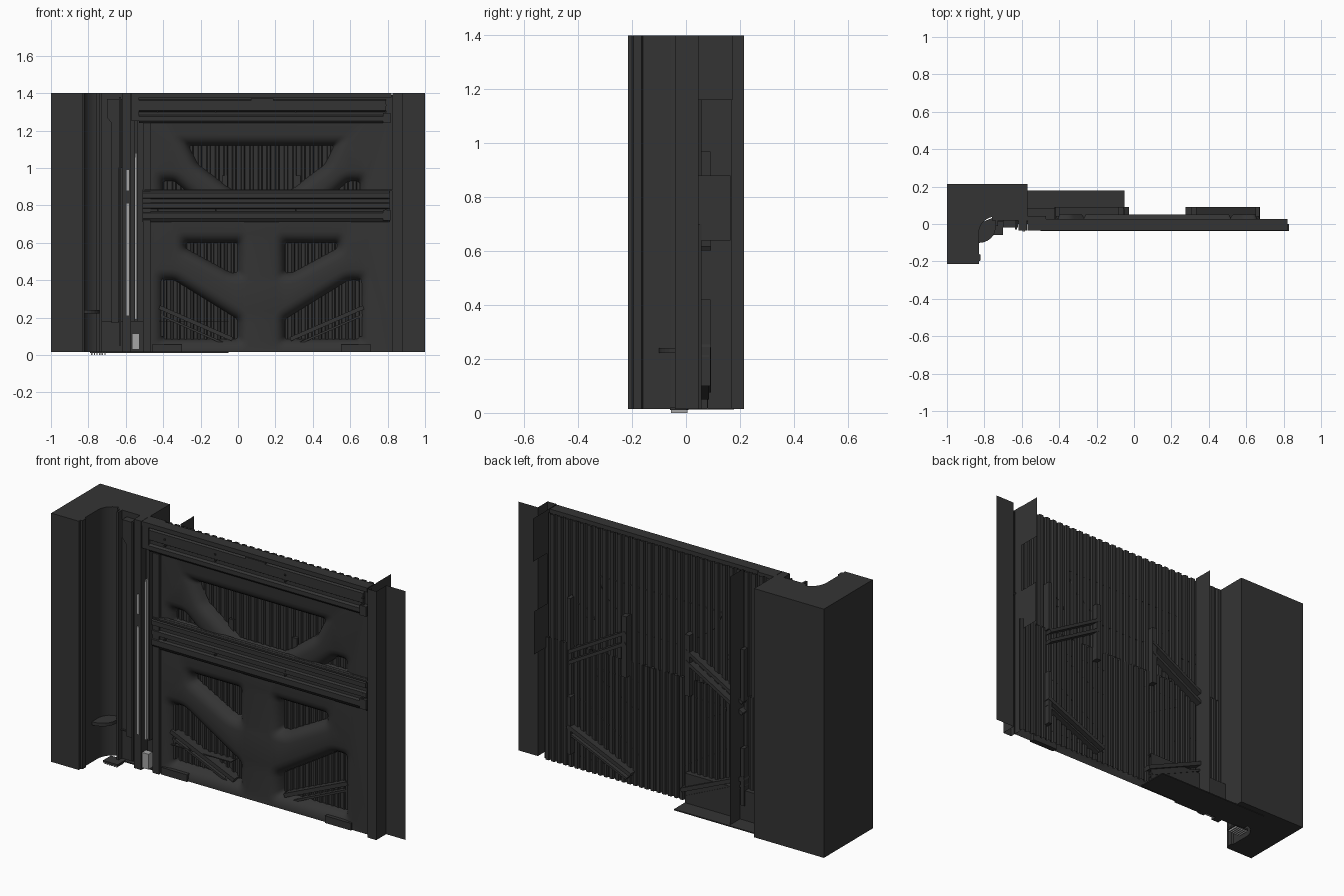
import bpy, bmesh, math
from mathutils import Vector

if "Cube" in bpy.data.objects:
    bpy.data.objects.remove(bpy.data.objects["Cube"])

def material(name, v):
    m = bpy.data.materials.new(name)
    m.diffuse_color = (v, v, v, 1)
    m.use_nodes = True
    m.node_tree.nodes["Principled BSDF"].inputs["Base Color"].default_value = m.diffuse_color
    return m

DARK = material("dark_steel", 0.034)
LIGHT = material("light_metal", 0.38)
MID = 0.125          # mirror line of the braced panel

def finish(name, bm, mat=DARK, smooth=False, fix=True):
    if fix:
        bmesh.ops.recalc_face_normals(bm, faces=bm.faces)
    me = bpy.data.meshes.new(name)
    bm.to_mesh(me)
    bm.free()
    me.materials.append(mat)
    ob = bpy.data.objects.new(name, me)
    bpy.context.collection.objects.link(ob)
    if smooth:
        bpy.ops.object.select_all(action='DESELECT')
        ob.select_set(True)
        bpy.context.view_layer.objects.active = ob
        bpy.ops.object.shade_smooth_by_angle(angle=math.radians(40))
    return ob

def prism(name, pts, axis, a, b, mat=DARK, closed=True, smooth=False):
    """Sweep a 2D profile along an axis; open profiles give thin sheets."""
    def place(p, t):
        return {'x': (t, p[0], p[1]), 'y': (p[0], t, p[1]), 'z': (p[0], p[1], t)}[axis]
    bm = bmesh.new()
    lo = [bm.verts.new(place(p, a)) for p in pts]
    hi = [bm.verts.new(place(p, b)) for p in pts]
    n = len(pts)
    for i in range(n if closed else n - 1):
        j = (i + 1) % n
        bm.faces.new((lo[i], lo[j], hi[j], hi[i]))
    if closed:
        bm.faces.new(lo)
        bm.faces.new(hi)
    return finish(name, bm, mat, smooth)

def box(name, x, y, z, mat=DARK):
    return prism(name, [(x[0], y[0]), (x[1], y[0]), (x[1], y[1]), (x[0], y[1])], 'z', z[0], z[1], mat)

def bar(name, p, q, w, y, mat=DARK):
    """Straight bar between two front-view points."""
    p, q = Vector(p), Vector(q)
    d = (q - p).normalized() * w / 2
    s = Vector((-d.y, d.x))
    return prism(name, [p + s, q + s, q - s, p - s], 'y', y[0], y[1], mat)

def flip(pts):
    return [(2 * MID - x, z) for x, z in pts][::-1]

def offset(pts, d):
    """Grow a clockwise convex polygon outward by d."""
    out, n = [], len(pts)
    for i in range(n):
        a, b, c = (Vector(pts[k % n]) for k in (i - 1, i, i + 1))
        u, v = (b - a).normalized(), (c - b).normalized()
        nu, nv = Vector((-u.y, u.x)), Vector((-v.y, v.x))
        out.append(b + (nu + nv) * d / (1 + nu.dot(nv)))
    return out

def rounded(pts, r):
    out, n = [], len(pts)
    for i in range(n):
        a, b, c = (Vector(pts[k % n]) for k in (i - 1, i, i + 1))
        s = b + (a - b).normalized() * min(r, (a - b).length * .45)
        e = b + (c - b).normalized() * min(r, (c - b).length * .45)
        for t in (0, .25, .5, .75, 1):
            out.append(s * (1 - t) ** 2 + b * 2 * t * (1 - t) + e * t * t)
    return out

# Corner pillar with hollow inner corner and a small front bead
arc = [(-.74 - .09 * math.cos(t), -.05 + .09 * math.sin(t)) for t in [math.pi / 2 * i / 8 for i in range(9)]]
prism("corner_pillar", [(-1, -.215), (-.83, -.215), (-.83, -.2), (-.82, -.195), (-.82, -.165), (-.83, -.16)]
      + arc + [(-.57, .04), (-.57, .215), (-1, .215)], 'z', .015, 1.4, smooth=True)

# Braced panel: openings with soft sloping walls
A = [(MID - .39, 1.12), (MID + .39, 1.12), (MID + .34, 1.02), (MID + .14, .87), (MID - .14, .87), (MID - .34, 1.02)]
B = [(-.40, .93), (-.34, .93), (-.27, .87), (-.40, .87)]
C = [(-.28, .6), (0, .6), (0, .44), (-.04, .44), (-.28, .57)]
D = [(-.40, .4), (-.34, .4), (0, .19), (0, .085), (-.40, .085)]
openings = [A] + [p for q in (B, C, D) for p in (q, flip(q))]
bm = bmesh.new()
edges = []
def loop(pts, y):
    return [bm.verts.new((p[0], y, p[1])) for p in pts]
def ring_edges(vs):
    return [bm.edges.new((vs[i - 1], vs[i])) for i in range(len(vs))]
edges += ring_edges(loop([(-.48, .015), (.83, .015), (.83, 1.39), (-.48, 1.39)], -.01))
walls = []
for op in openings:
    rings = [loop(rounded(offset(op, d), .02 + d * .5), y)
             for d, y in ((.06, -.01), (.04, -.005), (.022, .006), (.008, .025), (0, .05))]
    edges += ring_edges(rings[0])
    walls.append(rings)
bmesh.ops.triangle_fill(bm, use_beauty=True, use_dissolve=False, edges=edges, normal=(0, -1, 0))
for rings in walls:
    for r, s in zip(rings, rings[1:]):
        for i in range(len(r)):
            bm.faces.new((r[i - 1], r[i], s[i], s[i - 1]))
finish("braced_panel", bm, smooth=True)

# Corrugated back sheets, the lower one with a tighter pitch
def corrugated(name, z0, z1, pitch):
    pts, x = [], -.56
    while x < .82:
        pts += [(x, .058), (x + pitch * .5, .058), (x + pitch * .6, .046), (x + pitch * .9, .046)]
        x += pitch
    prism(name, [(min(p, .86), y) for p, y in pts], 'z', z0, z1, closed=False)
corrugated("upper_corrugated_sheet", .7, 1.39, .046)
corrugated("lower_corrugated_sheet", .015, .7, .036)

# Horizontal beams with channelled fronts
def beam(name, z, x0, x1, steps):
    prof = [(.0, z)] + [(y, z + h) for y, h in steps] + [(.0, z + steps[-1][1])]
    prism(name, prof, 'x', x0, x1)
beam("top_beam", 1.24, -.53, .79, [(-.022, .0), (-.032, .012), (-.032, .035), (-.018, .042), (-.018, .06),
     (-.028, .066), (-.028, .12), (-.016, .126), (-.016, .137)])
beam("middle_beam", .71, -.51, .81, [(-.02, .0), (-.034, .02), (-.034, .05), (-.02, .056), (-.02, .07),
     (-.032, .076), (-.032, .1), (-.02, .106), (-.02, .125), (-.034, .13), (-.034, .155), (-.02, .175)])
box("top_cap", (-.57, .82), (-.034, .028), (1.376, 1.4))
box("middle_ledge", (-.5, .83), (-.037, .0), (.876, .884))
box("top_clip", (.07, .19), (-.033, -.02), (1.362, 1.372))
for x in (-.43, -.12, .31, .79):
    for z in (1.30, 1.335, .80, .775):
        box("beam_rivet", (x - .004, x + .004), (-.034, -.015), (z - .004, z + .004))
for z in (1.27, .75):
    box("beam_end_bracket", (.775, .815), (-.038, .0), (z - .03, z + .025))

# Right post, its fin and rear tabs
prism("right_post", [(.825, .045), (.825, -.04), (.88, -.04), (.88, .047), (1, .047)], 'z', .015, 1.4, closed=False)
def side_sheet(name, x, y0, y1, z0, z1):
    prism(name, [(x, y0), (x, y1)], 'z', z0, z1, closed=False)
side_sheet("rear_tab_upper", .822, .04, .172, 1.16, 1.4)
side_sheet("rear_tab_middle", .822, .04, .165, .64, .88)
side_sheet("rear_web", -.39, .05, .17, .015, 1.4)

# Struts across the pockets, mirrored, reaching out behind the sheets
for m in (False, True):
    side = (lambda p: (2 * MID - p[0], p[1])) if m else (lambda p: p)
    for h in (0, -.06):
        bar("upper_rear_strut", side((-.06, .87 + h)), side((-.41, .67 + h)), .018, (.03, .092))
    bar("lower_strut", side((-.42, .255)), side((-.03, .085)), .022, (.005, .092))
    bar("lower_strut_rim", side((-.42, .215)), side((-.06, .055)), .012, (.015, .085))
    bar("inner_rear_post", side((-.07, .62)), side((-.07, .96)), .03, (.04, .09))
    bar("outer_rear_post", side((-.41, .68)), side((-.41, .97)), .022, (.04, .09))
    bar("outer_low_post", side((-.41, .1)), side((-.41, .42)), .022, (.02, .09))
    bar("bottom_foot", side((-.46, .035)), side((-.3, .035)), .04, (-.02, .01))

# Jamb between pillar and panel: back plate, posts and grooves
box("jamb_plate", (-.76, -.47), (.02, .042), (.015, 1.4))
box("main_post", (-.617, -.572), (-.035, .03), (.015, 1.4))
box("side_post", (-.508, -.468), (-.028, .02), (.015, 1.24))
box("thin_post", (-.555, -.535), (-.015, .03), (.18, 1.25))
box("pillar_strip", (-.74, -.728), (-.01, .03), (.015, 1.4))
prism("guide_funnel", [(-.70, 1.37), (-.62, 1.37), (-.62, 1.0), (-.645, 1.0), (-.66, 1.22), (-.70, 1.27)], 'y', -.02, .03)
box("guide_rail", (-.675, -.64), (-.02, .03), (.17, 1.25))
box("guide_lip", (-.635, -.625), (-.03, .03), (.05, 1.38))
box("corner_block", (-.57, -.53), (-.03, .03), (1.25, 1.38))

# Light metal rods and base clip
for z0, z1 in ((.21, .81), (.88, .99)):
    box("post_rod", (-.597, -.582), (-.041, -.033), (z0, z1), LIGHT)
prism("bent_rod", [(-.553, .19), (-.541, .19), (-.541, 1.08), (-.549, 1.08), (-.553, 1.05)], 'y', -.034, -.014, LIGHT)
box("base_clip", (-.567, -.527), (-.036, .0), (.03, .115), LIGHT)

# Low rear tray and floor plate
box("floor_plate", (-.76, -.05), (.0, .178), (.012, .018))
box("low_shelf", (-.74, -.05), (.01, .08), (.178, .183))
box("low_back_sheet", (-.74, -.05), (.078, .082), (.015, .183))

# Small curved ledge on the pillar and drain under it
prism("pillar_ledge", [(-.835, .0)] + [(-.83 + .09 * math.sin(t), -.02 - .09 * math.cos(t) * .9)
      for t in [math.pi / 2 * i / 6 for i in range(7)]] + [(-.74, .04)], 'z', .222, .24)
box("drain_plate", (-.79, -.70), (-.06, .01), (.01, .02))
for i in range(6):
    x = -.785 + i * .014
    box("drain_slat", (x, x + .007), (-.055, .005), (0, .012), LIGHT)
